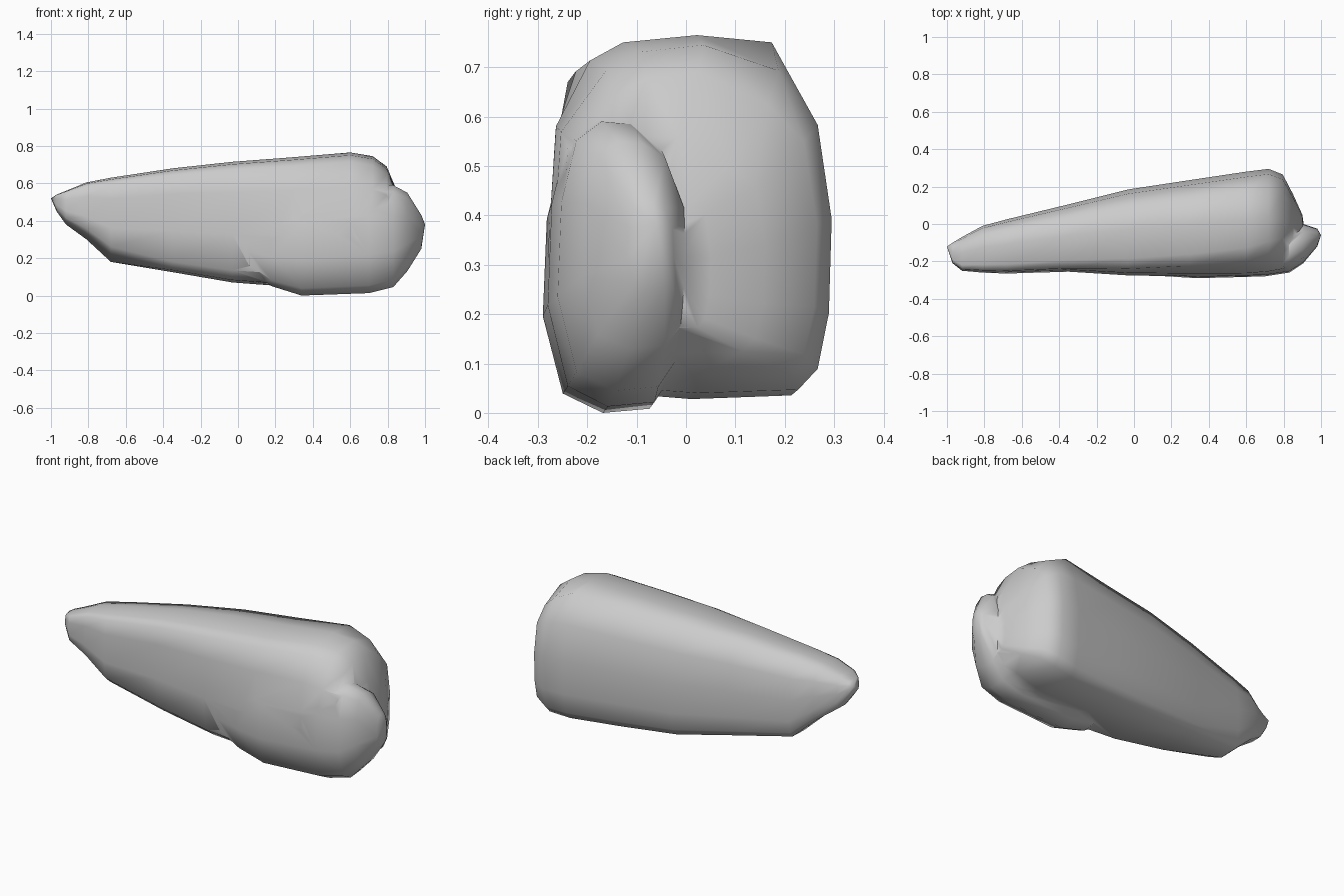
import bpy, bmesh, math

cube = bpy.data.objects.get("Cube")
if cube:
    bpy.data.objects.remove(cube, do_unlink=True)

GREY = 0.6
stone = bpy.data.materials.new("stone grey")
stone.diffuse_color = (GREY, GREY, GREY, 1)
stone.use_nodes = True
stone.node_tree.nodes["Principled BSDF"].inputs["Base Color"].default_value = (GREY, GREY, GREY, 1)


def loft(name, outline, stations, start, end):
    """Skin outline(x), fitted to (x, y0, y1, z0, z1) boxes, between two tips."""
    bm = bmesh.new()
    rings = [[bm.verts.new((x, y0 + u * (y1 - y0), z0 + v * (z1 - z0)))
              for u, v in outline(x)] for x, y0, y1, z0, z1 in stations]
    count = len(rings[0])
    for a, b in zip(rings, rings[1:]):
        for i in range(count):
            j = (i + 1) % count
            bm.faces.new((a[i], a[j], b[j], b[i]))
    for ring, tip in ((rings[0], start), (rings[-1], end)):
        point = bm.verts.new(tip)
        for i in range(count):
            bm.faces.new((ring[i], ring[(i + 1) % count], point))
    bmesh.ops.recalc_face_normals(bm, faces=bm.faces)
    mesh = bpy.data.meshes.new(name)
    bm.to_mesh(mesh)
    bm.free()
    mesh.materials.append(stone)
    obj = bpy.data.objects.new(name, mesh)
    bpy.context.collection.objects.link(obj)
    return obj


def block(x):
    """Blocky section: shoulders slope at the tall end, front foot at the narrow end."""
    front = max(.05, .08 + .1 * x) + .25 * max(0, x - .55)
    back = .98 - .45 * max(0, x - .6)
    foot = min(.09, .45 * max(0, -.5 - x))
    return [(front, .93), (front + .12, .98), (.54, 1), (.81, back), (.95, .77),
            (1, .5), (.99, .23), (.95, .07), (.88, .01), (.52, 0),
            (.19, .02 + foot), (.05, .1 + foot), (0, .4), (.03, .75)]


def lobe(x):
    """Rounded section with a broad, flat underside."""
    return [(.15, .07), (.45, 0), (.8, .015), (.95, .12), (1, .38), (.98, .68),
            (.8, .92), (.58, .99), (.35, 1), (.15, .93), (.03, .7), (0, .35)]


# Boulder: a blocky wedge, tall at the left end and narrow at the right
boulder = loft("boulder", block, [
    (-.97, -.21, -.10, .45, .54),
    (-.92, -.25, -.07, .38, .56),
    (-.81, -.26, -.01, .30, .605),
    (-.68, -.265, .025, .18, .63),
    (-.35, -.255, .105, .125, .68),
    (-.03, -.275, .185, .07, .715),
    (.3, -.28, .235, .045, .74),
    (.6, -.28, .28, .028, .765),
    (.72, -.27, .295, .04, .745),
    (.795, -.255, .265, .075, .69),
    (.85, -.22, .16, .12, .56),
    (.9, -.17, .05, .17, .47),
], (-1, -.12, .52), (.915, -.05, .32))

# Bulge: a rounded lobe low on the front of the tall end
bulge = loft("bulge", lobe, [
    (.06, -.275, -.15, .14, .4),
    (.18, -.28, -.06, .05, .5),
    (.34, -.29, -.02, 0, .56),
    (.7, -.28, -.01, .013, .6),
    (.83, -.26, -.005, .045, .59),
    (.905, -.21, 0, .13, .55),
    (.98, -.12, -.025, .25, .43),
], (-.02, -.24, .3), (1, -.06, .38))

# Fuse the bulge into the boulder
fuse = boulder.modifiers.new("fuse", 'BOOLEAN')
fuse.operation = 'UNION'
fuse.solver = 'EXACT'
fuse.object = bulge
bpy.ops.object.select_all(action='DESELECT')
boulder.select_set(True)
bpy.context.view_layer.objects.active = boulder
bpy.ops.object.modifier_apply(modifier="fuse")
bpy.data.objects.remove(bulge, do_unlink=True)
bpy.ops.object.shade_smooth_by_angle(angle=math.radians(65))
